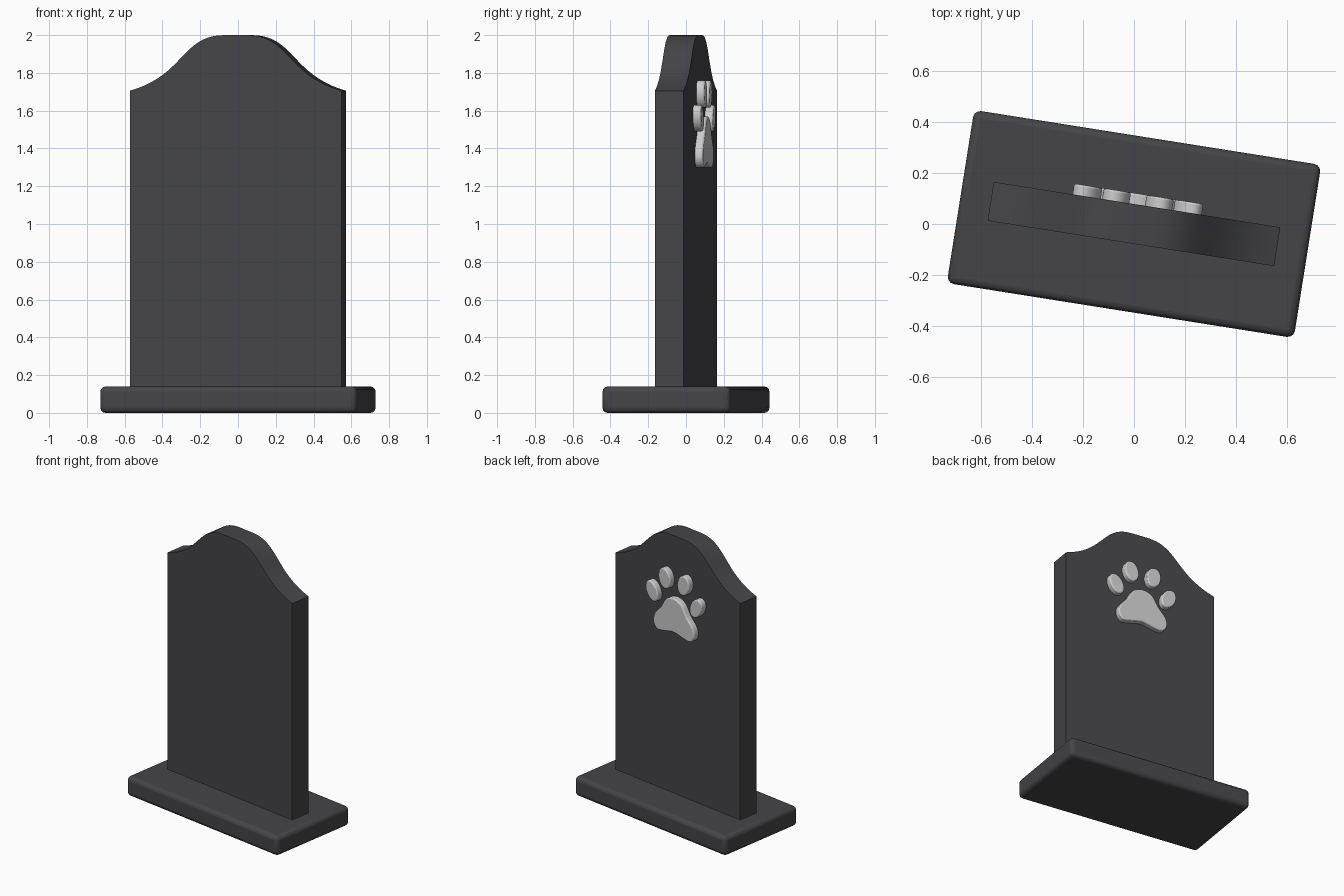
import bpy, bmesh, math
from mathutils import Matrix, Vector
from mathutils.geometry import interpolate_bezier

if "Cube" in bpy.data.objects:
    bpy.data.objects.remove(bpy.data.objects["Cube"])

TURN = Matrix.Rotation(math.radians(-9), 4, 'Z')


def material(name, rgb):
    m = bpy.data.materials.new(name)
    m.diffuse_color = (*rgb, 1)
    m.use_nodes = True
    m.node_tree.nodes["Principled BSDF"].inputs["Base Color"].default_value = m.diffuse_color
    return m


STONE = material("dark stone", (0.06, 0.058, 0.064))
PALE = material("pale grey", (0.6, 0.6, 0.6))


def prism(name, outline, y0, y1, mat, bevel=0, segments=2):
    """Extrude an x-z outline from y0 to y1, then turn it with the model."""
    bm = bmesh.new()
    face = bm.faces.new([bm.verts.new((x, y0, z)) for x, z in outline])
    out = bmesh.ops.extrude_face_region(bm, geom=[face])
    verts = [v for v in out["geom"] if isinstance(v, bmesh.types.BMVert)]
    bmesh.ops.translate(bm, verts=verts, vec=(0, y1 - y0, 0))
    bmesh.ops.recalc_face_normals(bm, faces=bm.faces)
    bm.transform(TURN)
    me = bpy.data.meshes.new(name)
    bm.to_mesh(me)
    bm.free()
    me.materials.append(mat)
    ob = bpy.data.objects.new(name, me)
    bpy.context.collection.objects.link(ob)
    if bevel:
        b = ob.modifiers.new("soft edges", 'BEVEL')
        b.width, b.segments = bevel, segments
        b.limit_method, b.angle_limit = 'ANGLE', math.radians(50)
    bpy.ops.object.select_all(action='DESELECT')
    ob.select_set(True)
    bpy.context.view_layer.objects.active = ob
    bpy.ops.object.shade_smooth_by_angle(angle=math.radians(35))
    return ob


def closed_spline(pts, steps=6):
    """Smooth closed Catmull-Rom curve through the points."""
    out, n = [], len(pts)
    for i in range(n):
        a, b, c, d = (Vector(pts[(i + k) % n]) for k in (-1, 0, 1, 2))
        seg = interpolate_bezier(b, b + (c - a) / 6, c - (d - b) / 6, c, steps + 1)
        out += [tuple(p)[:2] for p in seg[:-1]]
    return out


# Plinth
prism("plinth", [(-0.688, 0), (0.688, 0), (0.688, 0.14), (-0.688, 0.14)],
      -0.343, 0.343, STONE, 0.028, 3)

# Tablet with an S-curved, arched top
half = [tuple(p)[:2] for p in interpolate_bezier(
    Vector((0.568, 1.705)), Vector((0.27, 1.79)),
    Vector((0.29, 2.0)), Vector((0.06, 2.0)), 20)]
right = [(0.568, 0.13)] + half
prism("tablet", right + [(-x, z) for x, z in reversed(right)], -0.077, 0.077, STONE)

# Paw print raised on the back face
Y0, Y1 = 0.07, 0.12
pad = [(0, 1.57), (0.07, 1.545), (0.12, 1.47), (0.175, 1.405),
       (0.185, 1.345), (0.15, 1.302), (0.085, 1.308), (0, 1.325)]
pad += [(-x, z) for x, z in reversed(pad[1:-1])]
prism("paw_pad", closed_spline(pad), Y0, Y1, PALE, 0.008)

for side, label in ((-1, "left"), (1, "right")):
    for part, cx, cz, rx, rz, tilt in (("inner", 0.085, 1.688, 0.053, 0.073, 12),
                                       ("outer", 0.2, 1.56, 0.05, 0.074, 28)):
        t = math.radians(tilt)
        ring = []
        for k in range(32):
            a = math.tau * k / 32
            u, w = rx * math.cos(a), rz * math.sin(a)
            ring.append((side * (cx + u * math.cos(t) + w * math.sin(t)),
                         cz - u * math.sin(t) + w * math.cos(t)))
        prism(f"paw_toe_{part}_{label}", ring, Y0, Y1, PALE, 0.008)
